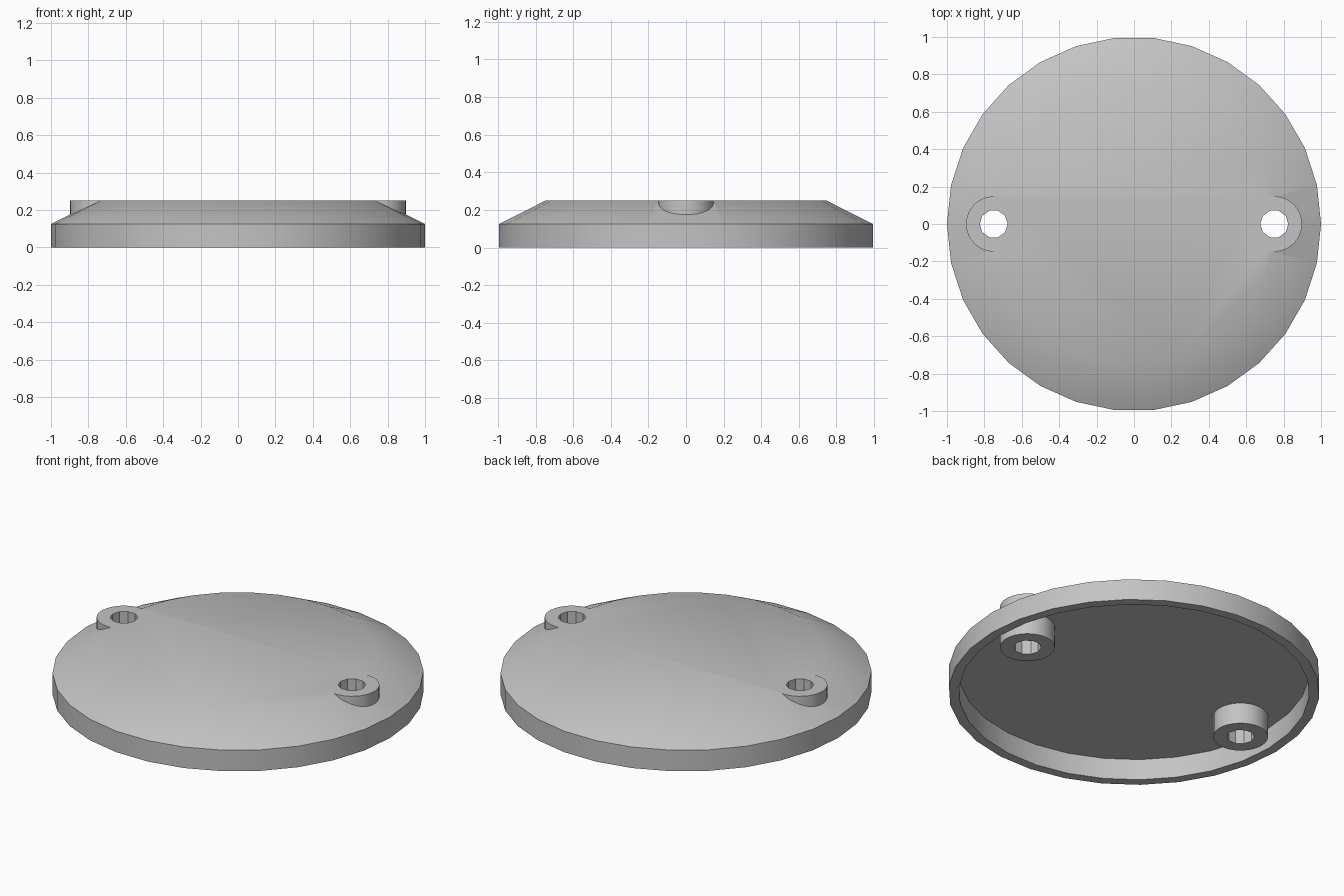
import bpy, bmesh
from math import cos, sin, tau, radians

cube = bpy.data.objects.get("Cube")
if cube:
    bpy.data.objects.remove(cube)

grey = bpy.data.materials.new("plain grey")
grey.use_nodes = True
grey.diffuse_color = (0.55, 0.55, 0.55, 1)
grey.node_tree.nodes["Principled BSDF"].inputs["Base Color"].default_value = (0.55, 0.55, 0.55, 1)


def turned(name, profile, sides, x=0.0):
    """Solid of revolution about a vertical axis; the profile's ends get flat caps."""
    bm = bmesh.new()
    rings = [[bm.verts.new((x + r * cos(tau * i / sides), r * sin(tau * i / sides), z))
              for i in range(sides)] for r, z in profile]
    for a, b in zip(rings, rings[1:]):
        for i in range(sides):
            j = (i + 1) % sides
            bm.faces.new((a[i], a[j], b[j], b[i]))
    bm.faces.new(rings[0])
    bm.faces.new(rings[-1])
    bmesh.ops.recalc_face_normals(bm, faces=bm.faces)
    mesh = bpy.data.meshes.new(name)
    bm.to_mesh(mesh)
    bm.free()
    mesh.materials.append(grey)
    obj = bpy.data.objects.new(name, mesh)
    bpy.context.collection.objects.link(obj)
    return obj


def combine(target, tool, operation):
    """Apply a boolean and discard the tool."""
    mod = target.modifiers.new("cut", 'BOOLEAN')
    mod.operation, mod.object, mod.solver = operation, tool, 'EXACT'
    bpy.context.view_layer.objects.active = target
    bpy.ops.object.modifier_apply(modifier=mod.name)
    bpy.data.objects.remove(tool)


# Round lid with a bevelled top and a recessed underside
lid = turned("round_lid", [(0.945, 0.125), (0.945, 0), (1, 0), (1, 0.125), (0.75, 0.25)], 30)

# Screw posts on both sides, each with a through hole
for side in (-1, 1):
    x = 0.75 * side
    combine(lid, turned("screw_post", [(0.148, 0), (0.148, 0.25)], 30, x), 'UNION')
    combine(lid, turned("screw_hole", [(0.075, -0.1), (0.075, 0.4)], 10, x), 'DIFFERENCE')

# Smooth rounded walls and bevel, keep hard edges
bpy.ops.object.select_all(action='DESELECT')
lid.select_set(True)
bpy.context.view_layer.objects.active = lid
bpy.ops.object.shade_smooth_by_angle(angle=radians(30))
